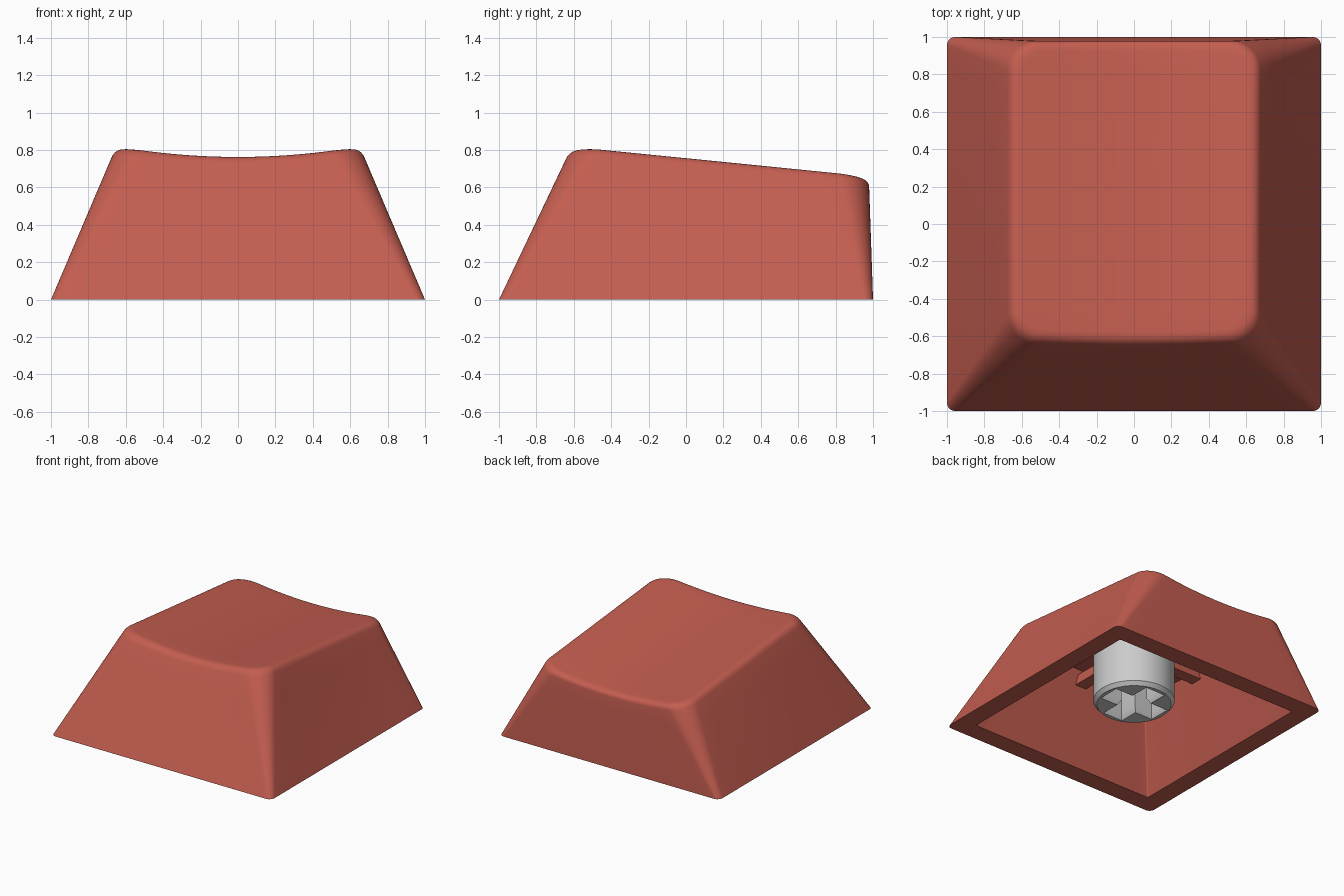
import bpy, bmesh
from math import sin, cos, pi
from mathutils import Vector

if "Cube" in bpy.data.objects:
    bpy.data.objects.remove(bpy.data.objects["Cube"])

red = bpy.data.materials.new("red_plastic")
red.diffuse_color = (0.55, 0.11, 0.08, 1)
red.use_nodes = True
red.node_tree.nodes["Principled BSDF"].inputs["Base Color"].default_value = red.diffuse_color


def top_z(x, y):
    # sloped top surface with a cylindrical dish
    return 0.765 - 0.1 * (y + 0.6) + 0.06 * (x / 0.66) ** 2


def rounded_rect(hx, y0, y1, r, z=0.0, arc=10, side=12):
    # corner arcs joined by subdivided sides; z is a number or a function of x, y
    pts = []
    corners = [(hx - r, y1 - r), (-hx + r, y1 - r), (-hx + r, y0 + r), (hx - r, y0 + r)]
    for i, (cx, cy) in enumerate(corners):
        for k in range(arc + 1):
            a = (i + k / arc) * pi / 2
            pts.append((cx + r * cos(a), cy + r * sin(a)))
        nx, ny = corners[(i + 1) % 4]
        a = (i + 1) * pi / 2
        p = Vector(pts[-1])
        q = Vector((nx + r * cos(a), ny + r * sin(a)))
        pts += [tuple(p.lerp(q, k / side)) for k in range(1, side)]
    return [Vector((x, y, z(x, y) if callable(z) else z)) for x, y in pts]


def circle(r, z, n=64):
    return [Vector((r * cos(2 * pi * i / n), r * sin(2 * pi * i / n), z)) for i in range(n)]


def cross(grow, z, a=0.228, w=0.068):
    a, w = a + grow, w + grow
    quarter = [(a, -w), (a, w), (w, w)]
    pts = []
    for _ in range(4):
        pts += [Vector((x, y, z)) for x, y in quarter]
        quarter = [(-y, x) for x, y in quarter]
    return pts


def loft(name, rings, mat=None):
    # skin the rings in order and close both ends
    bm = bmesh.new()
    rows = [[bm.verts.new(p) for p in ring] for ring in rings]
    n = len(rows[0])
    for a, b in zip(rows, rows[1:]):
        for i in range(n):
            j = (i + 1) % n
            bm.faces.new((a[i], a[j], b[j], b[i]))
    bm.faces.new(rows[0])
    bm.faces.new(rows[-1])
    bmesh.ops.recalc_face_normals(bm, faces=bm.faces)
    mesh = bpy.data.meshes.new(name)
    bm.to_mesh(mesh)
    bm.free()
    ob = bpy.data.objects.new(name, mesh)
    bpy.context.collection.objects.link(ob)
    if mat:
        mesh.materials.append(mat)
    return ob


def activate(ob):
    bpy.ops.object.select_all(action='DESELECT')
    ob.select_set(True)
    bpy.context.view_layer.objects.active = ob


def smooth(ob, angle):
    activate(ob)
    bpy.ops.object.shade_smooth_by_angle(angle=angle)


def bow(ring):
    # front edge curves back toward its corners
    for p in ring:
        if p.y < 0:
            p.y += 0.02 * (p.x / 0.66) ** 2 * (-p.y / 0.63)
            p.z = top_z(p.x, p.y)
    return ring


# Keycap shell: cavity ceiling, cavity wall, rim, outer wall, rounded edge, dished top
ceiling = rounded_rect(0.59, -0.58, 0.82, 0.01, lambda x, y: 0.66 - 0.085 * (y + 0.58))
mouth = rounded_rect(0.845, -0.845, 0.845, 0.01)
base = rounded_rect(1, -1, 1, 0.045)
edge = bow(rounded_rect(0.655, -0.63, 0.978, 0.16, top_z))
inner = bow(rounded_rect(0.60, -0.575, 0.925, 0.12, top_z))
rings = [ceiling, mouth, base]
walls = [[b.lerp(e, t) for b, e in zip(base, edge)] for t in (0.25, 0.5, 0.75, 0.94)]
rings += walls
for k in range(1, 7):
    t = k / 6
    rings.append([p * (1 - t) ** 2 + e * 2 * t * (1 - t) + q * t * t
                  for p, e, q in zip(walls[-1], edge, inner)])
for s in (0.85, 0.7, 0.55, 0.4, 0.25, 0.1, 0.02):
    ring = []
    for p in inner:
        x, y = p.x * s, 0.175 + (p.y - 0.175) * s
        ring.append(Vector((x, y, top_z(x, y))))
    rings.append(ring)
smooth(loft("keycap_shell", rings, red), 0.6)

# Support ribs under the ceiling
for name, hx, hy in (("rib_across", 0.65, 0.05), ("rib_along", 0.05, 0.65)):
    loft(name, [[Vector((sx * hx, sy * hy, z)) for sx, sy in ((1, 1), (-1, 1), (-1, -1), (1, -1))]
                for z in (0.55, 0.625)], red)

# Stem with a chamfered end and a cross-shaped socket
stem = loft("stem", [circle(0.28, 0.125), circle(0.306, 0.155), circle(0.306, 0.63)])
cutter = loft("socket_cutter", [cross(0.035, 0.10), cross(0, 0.165), cross(0, 0.53)])
cutter.hide_render = True
mod = stem.modifiers.new("socket", 'BOOLEAN')
mod.operation = 'DIFFERENCE'
mod.solver = 'EXACT'
mod.object = cutter
activate(stem)
bpy.ops.object.modifier_apply(modifier=mod.name)
bpy.data.objects.remove(cutter)
smooth(stem, 0.5)
